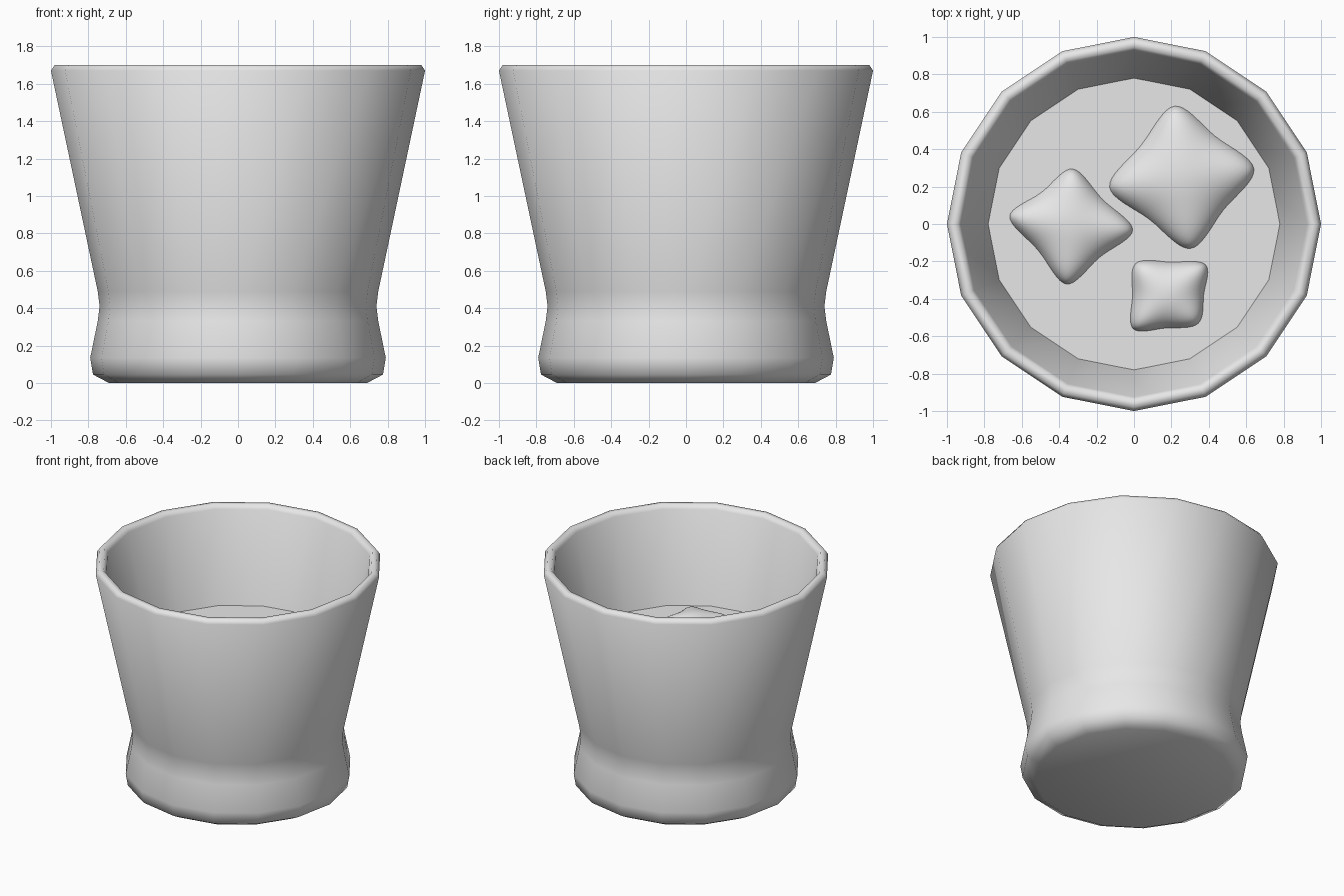
import bpy, bmesh, math
from mathutils import Vector

if "Cube" in bpy.data.objects:
    bpy.data.objects.remove(bpy.data.objects["Cube"])

SIDES = 16
grey = bpy.data.materials.new("pale_grey")
grey.diffuse_color = (0.8, 0.8, 0.8, 1)
grey.use_nodes = True
grey.node_tree.nodes["Principled BSDF"].inputs["Base Color"].default_value = grey.diffuse_color


def finish(name, bm):
    """Turn a bmesh into a smooth-shaded object."""
    bmesh.ops.recalc_face_normals(bm, faces=bm.faces)
    mesh = bpy.data.meshes.new(name)
    bm.to_mesh(mesh)
    bm.free()
    mesh.materials.append(grey)
    mesh.shade_smooth()
    obj = bpy.data.objects.new(name, mesh)
    bpy.context.collection.objects.link(obj)
    return obj


def lathe(name, profile):
    """Spin (radius, z) points round z and cap both ends."""
    bm = bmesh.new()
    rings = []
    for r, z in profile:
        rings.append([bm.verts.new((r * math.cos(a), r * math.sin(a), z))
                      for a in (2 * math.pi * i / SIDES for i in range(SIDES))])
    for lo, hi in zip(rings, rings[1:]):
        for i in range(SIDES):
            j = (i + 1) % SIDES
            bm.faces.new((lo[i], lo[j], hi[j], hi[i]))
    bm.faces.new(rings[0])
    bm.faces.new(rings[-1])
    return finish(name, bm)


def sharpen(obj, degrees):
    bpy.ops.object.select_all(action='DESELECT')
    bpy.context.view_layer.objects.active = obj
    obj.select_set(True)
    bpy.ops.object.shade_smooth_by_angle(angle=math.radians(degrees))


def ice(name, corners, pinch=0.79, peak=1.22):
    """Soft block with four raised ridges; corners are its plan outline."""
    pts = [Vector(c) for c in corners]
    mid = sum(pts, Vector((0, 0))) / 4
    cage = [mid + (p - mid) * 1.39 for p in pts]
    ring = []
    for i in range(4):
        ring.append((cage[i], 1.25))
        edge = (cage[i] + cage[(i + 1) % 4]) / 2
        ring.append((mid + (edge - mid) * pinch, 0.98))
    bm = bmesh.new()
    top = [bm.verts.new((p.x, p.y, z)) for p, z in ring]
    low = [bm.verts.new((p.x, p.y, 0.8)) for p, z in ring]
    for verts, z in ((top, peak), (low, 0.72)):
        centre = bm.verts.new((mid.x, mid.y, z))
        for i in range(0, 8, 2):
            bm.faces.new((centre, verts[i - 1], verts[i], verts[i + 1]))
    for i in range(8):
        j = (i + 1) % 8
        bm.faces.new((low[i], low[j], top[j], top[i]))
    obj = finish(name, bm)
    sub = obj.modifiers.new("soften", 'SUBSURF')
    sub.levels = sub.render_levels = 3
    return obj


# Tumbler: outer wall, rounded rim, inner wall and inner floor
lathe("glass_tumbler", [
    (0.69, 0.0), (0.775, 0.045), (0.79, 0.135), (0.75, 0.33), (0.74, 0.41),
    (0.75, 0.49), (1.0, 1.67), (0.98, 1.70), (0.945, 1.70), (0.925, 1.67),
    (0.67, 0.49), (0.66, 0.41), (0.69, 0.2), (0.6, 0.12)])

# Drink: fills the inside up to its flat surface
drink = lathe("drink", [(0.58, 0.14), (0.68, 0.2), (0.65, 0.41),
                        (0.665, 0.49), (0.78, 1.0)])
sharpen(drink, 40)

# Three ice blocks floating in the drink
ice("large_ice", [(0.22, 0.61), (0.62, 0.29), (0.30, -0.11), (-0.11, 0.20)], peak=1.26)
ice("medium_ice", [(-0.33, 0.28), (-0.02, -0.03), (-0.36, -0.31), (-0.65, 0.04)], pinch=0.74)
ice("small_ice", [(0.02, -0.22), (0.37, -0.23), (0.33, -0.52), (0.01, -0.55)], pinch=0.85)
